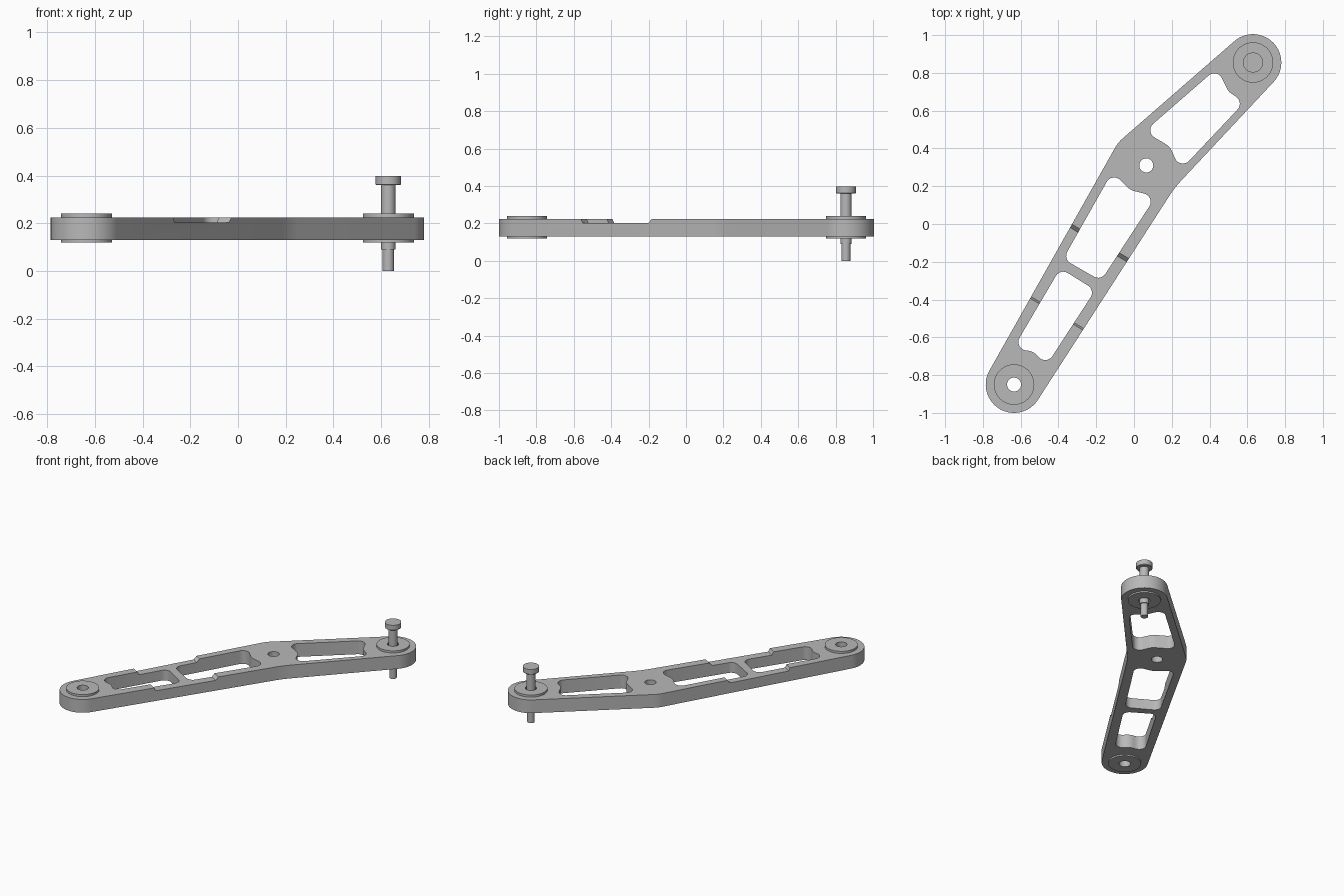
import bpy, bmesh
from math import pi, cos, sin, tan, acos, atan2, radians
from mathutils import Vector

cube = bpy.data.objects.get("Cube")
if cube:
    bpy.data.objects.remove(cube, do_unlink=True)

# Material
metal = bpy.data.materials.new("grey metal")
metal.use_nodes = True
GREY = (0.48, 0.48, 0.48, 1)
metal.diffuse_color = GREY
metal.node_tree.nodes["Principled BSDF"].inputs["Base Color"].default_value = GREY

# Main layout: three pivots (centre, radius) and heights
REAR, MID, TIP = Vector((-0.635, -0.85)), Vector((0.065, 0.31)), Vector((0.63, 0.855))
R_END, R_MID, R_HOLE = 0.15, 0.19, 0.037
Z_LOW, Z_TOP = 0.13, 0.225


def new_object(name, bm):
    bmesh.ops.recalc_face_normals(bm, faces=bm.faces)
    mesh = bpy.data.meshes.new(name)
    bm.to_mesh(mesh)
    bm.free()
    mesh.materials.append(metal)
    obj = bpy.data.objects.new(name, mesh)
    bpy.context.collection.objects.link(obj)
    return obj


def prism(name, points, z0, z1):
    bm = bmesh.new()
    base = bm.faces.new([bm.verts.new((p[0], p[1], z0)) for p in points])
    top = bmesh.ops.extrude_face_region(bm, geom=[base], use_keep_orig=True)
    verts = [g for g in top["geom"] if isinstance(g, bmesh.types.BMVert)]
    bmesh.ops.translate(bm, verts=verts, vec=(0, 0, z1 - z0))
    return new_object(name, bm)


def lathe(name, centre, profile, closed=False, steps=48):
    """Spin an (r, z) profile around a vertical axis."""
    bm = bmesh.new()
    rings = []
    for r, z in profile:
        rings.append([bm.verts.new((centre.x + r * cos(2 * pi * i / steps),
                                    centre.y + r * sin(2 * pi * i / steps), z))
                      for i in range(steps)])
    pairs = list(zip(rings, rings[1:]))
    if closed:
        pairs.append((rings[-1], rings[0]))
    else:
        bm.faces.new(rings[0])
        bm.faces.new(rings[-1])
    for a, b in pairs:
        for i in range(steps):
            j = (i + 1) % steps
            bm.faces.new((a[i], a[j], b[j], b[i]))
    return new_object(name, bm)


def arc(centre, r, a0, a1, steps):
    return [centre + r * Vector((cos(a0 + (a1 - a0) * i / steps), sin(a0 + (a1 - a0) * i / steps)))
            for i in range(steps + 1)]


def rounded(corners, steps=8):
    """Round each (point, radius) corner of a polygon."""
    out = []
    for i, (p, r) in enumerate(corners):
        u = (corners[i - 1][0] - p).normalized()
        v = (corners[(i + 1) % len(corners)][0] - p).normalized()
        half = acos(max(-1, min(1, u.dot(v)))) / 2
        centre = p + (u + v).normalized() * (r / sin(half))
        a, b = p + u * (r / tan(half)) - centre, p + v * (r / tan(half)) - centre
        a0 = atan2(a.y, a.x)
        turn = (atan2(b.y, b.x) - a0 + pi) % (2 * pi) - pi
        out += arc(centre, r, a0, a0 + turn, steps)
    return out


def cut(target, cutter):
    mod = target.modifiers.new("cut", 'BOOLEAN')
    mod.operation, mod.solver, mod.object = 'DIFFERENCE', 'EXACT', cutter
    bpy.context.view_layer.objects.active = target
    bpy.ops.object.modifier_apply(modifier=mod.name)
    bpy.data.objects.remove(cutter, do_unlink=True)


def tangents(p, rp, q, rq):
    """Angles of the right and left outer tangent points of two circles."""
    d = q - p
    heading, spread = atan2(d.y, d.x), acos((rp - rq) / d.length)
    return heading - spread, heading + spread


# Arm outline: rounded ends, bulge on the outer bend, soft inner bend
right1, left1 = tangents(REAR, R_END, MID, R_MID)
right2, left2 = tangents(MID, R_MID, TIP, R_END)
bend = (right1 + right2) / 2
inner = MID + Vector((cos(bend), sin(bend))) * R_MID / cos((right1 - right2) / 2)
prev = REAR + R_END * Vector((cos(right1), sin(right1)))
after = TIP + R_END * Vector((cos(right2), sin(right2)))
soft = rounded([(prev, 0.0), (inner, 0.6), (after, 0.0)])[9:18]
outline = (arc(REAR, R_END, left1, right1 + 2 * pi, 28) + soft
           + arc(TIP, R_END, right2, left2, 28) + arc(MID, R_MID, left2, left1, 8))
arm = prism("arm_body", outline, Z_LOW, Z_TOP)

# Weight-saving windows; corners curve tightly, edges facing a pivot curve gently
S, L = 0.045, 0.08
windows = [
    [(-0.39, -0.235, S), (-0.205, -0.35, S), (-0.465, -0.75, S), (-0.53, -0.675, L), (-0.64, -0.66, S)],
    [(-0.115, 0.275, S), (-0.02, 0.18, L), (0.115, 0.145, S), (-0.175, -0.3, S), (-0.375, -0.185, S)],
    [(0.055, 0.49, S), (0.19, 0.41, L), (0.245, 0.285, S), (0.585, 0.645, S), (0.5, 0.7, L), (0.44, 0.825, S)],
]
for w in windows:
    shape = rounded([(Vector((x, y)), r) for x, y, r in w])
    cut(arm, prism("window_cutter", shape, 0, 0.4))

# Pivot bores
for centre, r in ((REAR, 0.09), (MID, R_HOLE), (TIP, 0.09)):
    cut(arm, lathe("bore_cutter", centre, [(r, 0), (r, 0.4)]))

# Shallow recess with sloped ends across the top of the long rails
along = (MID - REAR).normalized()
across = Vector((-along.y, along.x))
bm = bmesh.new()
loops = []
for side in (-0.3, 0.3):
    loop = []
    for s, z in ((0.445, 0.203), (0.865, 0.203), (0.885, Z_TOP), (0.885, 0.3), (0.435, 0.3), (0.435, Z_TOP)):
        p = REAR + along * s + across * side
        loop.append(bm.verts.new((p.x, p.y, z)))
    bm.faces.new(loop)
    loops.append(loop)
for i in range(len(loops[0])):
    j = (i + 1) % len(loops[0])
    bm.faces.new((loops[0][i], loops[0][j], loops[1][j], loops[1][i]))
cut(arm, new_object("recess_cutter", bm))

# Flanged bushings at both ends
parts = [arm]
for name, centre in (("rear_bushing", REAR), ("tip_bushing", TIP)):
    ring = [(R_HOLE, 0.12), (0.107, 0.12), (0.107, 0.24), (R_HOLE, 0.24)]
    parts.append(lathe(name, centre, ring, closed=True))

# Stepped bolt standing in the tip bushing
bolt = [(0.024, 0), (0.024, 0.09), (0.03, 0.09), (0.03, 0.36),
        (0.05, 0.36), (0.053, 0.363), (0.053, 0.398)]
parts.append(lathe("pivot_bolt", TIP, bolt))

# Smooth round walls, crisp edges
for obj in parts:
    bpy.ops.object.select_all(action='DESELECT')
    obj.select_set(True)
    bpy.context.view_layer.objects.active = obj
    bpy.ops.object.shade_smooth_by_angle(angle=radians(30))
